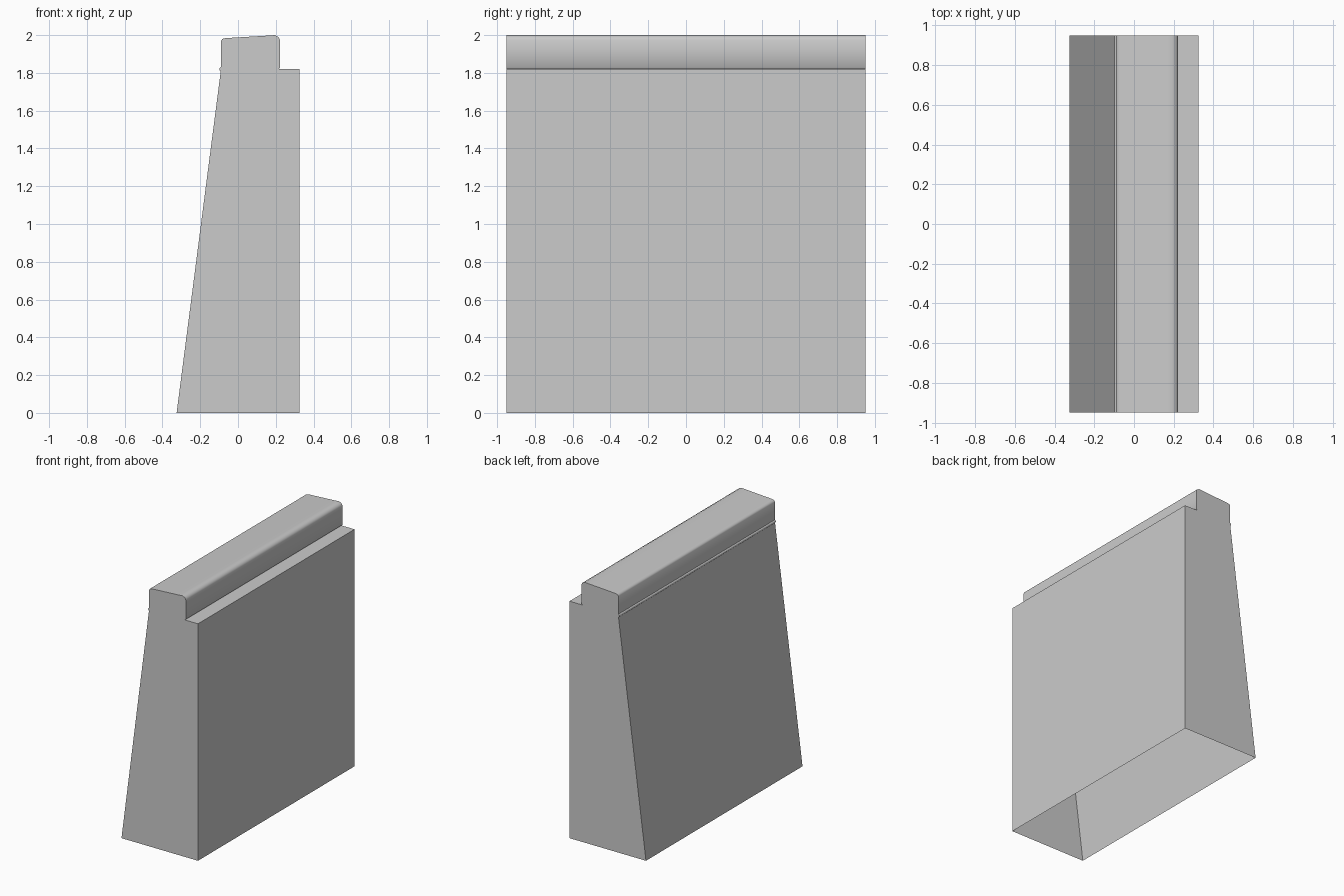
import bpy
import bmesh
import math

cube = bpy.data.objects.get("Cube")
if cube:
    bpy.data.objects.remove(cube, do_unlink=True)

HALF = 0.95      # half the length of the wall along y
TOP = 1.82       # height of the wall body

grey = bpy.data.materials.new("light_grey")
grey.use_nodes = True
colour = (0.6, 0.6, 0.6, 1)
grey.diffuse_color = colour
grey.node_tree.nodes["Principled BSDF"].inputs["Base Color"].default_value = colour


def extrude_profile(name, profile, open_bottom=False, smooth_angle=None):
    """Sweep an x-z outline along the full length of the wall."""
    bm = bmesh.new()
    front = bm.faces.new([bm.verts.new((x, -HALF, z)) for x, z in profile])
    swept = bmesh.ops.extrude_face_region(bm, geom=[front], use_keep_orig=True)
    verts = [g for g in swept["geom"] if isinstance(g, bmesh.types.BMVert)]
    bmesh.ops.translate(bm, verts=verts, vec=(0, 2 * HALF, 0))
    bmesh.ops.recalc_face_normals(bm, faces=bm.faces)
    if open_bottom:
        base = [f for f in bm.faces if all(v.co.z < 0.001 for v in f.verts)]
        bmesh.ops.delete(bm, geom=base, context="FACES_ONLY")
    mesh = bpy.data.meshes.new(name)
    bm.to_mesh(mesh)
    bm.free()
    mesh.materials.append(grey)
    obj = bpy.data.objects.new(name, mesh)
    bpy.context.collection.objects.link(obj)
    if smooth_angle:
        bpy.ops.object.select_all(action="DESELECT")
        obj.select_set(True)
        bpy.context.view_layer.objects.active = obj
        bpy.ops.object.shade_smooth_by_angle(angle=math.radians(smooth_angle))
    return obj


# Tapered hollow body, open underneath
extrude_profile("wall_body",
                [(-0.325, 0), (0.325, 0), (0.325, TOP), (-0.09, TOP)],
                open_bottom=True)

# Coping with a gently sloped top and softened upper edges
extrude_profile("coping",
                [(-0.09, TOP), (0.215, TOP), (0.222, TOP + 0.008),
                 (0.222, 1.975), (0.215, 1.99), (0.195, 2.0), (0.17, 1.998),
                 (-0.065, 1.984), (-0.083, 1.98), (-0.09, 1.968)],
                smooth_angle=50)

# Thin round bead under the sloped-side edge of the coping
steps = 10
bead = [(-0.088 + 0.011 * math.cos(2 * math.pi * i / steps),
         TOP + 0.011 * math.sin(2 * math.pi * i / steps)) for i in range(steps)]
extrude_profile("edge_bead", bead, smooth_angle=50)
